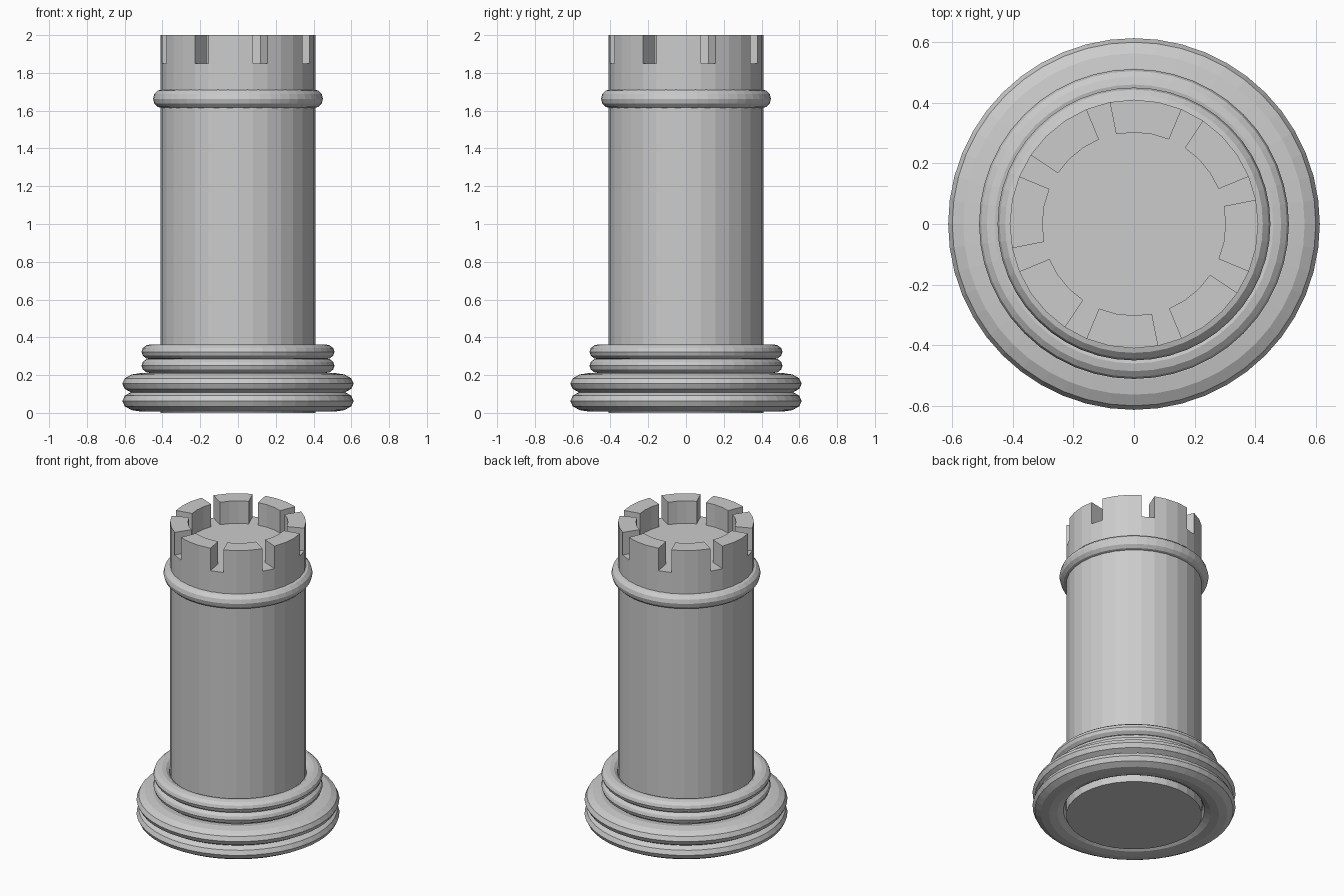
import bpy, bmesh, math

if "Cube" in bpy.data.objects:
    bpy.data.objects.remove(bpy.data.objects["Cube"])

SEG = 32
R_OUT, R_IN = 0.41, 0.302
Z_FLOOR, Z_TOP = 1.85, 2.0

grey = bpy.data.materials.new("stone grey")
grey.diffuse_color = (0.6, 0.6, 0.6, 1)
grey.use_nodes = True
grey.node_tree.nodes["Principled BSDF"].inputs["Base Color"].default_value = grey.diffuse_color


def pt(i, r, z):
    a = 2 * math.pi * i / SEG
    return (r * math.cos(a), r * math.sin(a), z)


# Tower: faceted column with a battlement of eight blocks and eight notches
bm = bmesh.new()


def face(*pts):
    bm.faces.new([bm.verts.new(p) for p in pts])


face(*[pt(i, R_OUT, 0) for i in range(SEG)])
face(*[pt(i, R_IN, Z_FLOOR) for i in range(SEG)])
for i in range(SEG):
    j = i + 1
    face(pt(i, R_OUT, 0), pt(j, R_OUT, 0), pt(j, R_OUT, Z_FLOOR), pt(i, R_OUT, Z_FLOOR))
    notch = i % 4 == 1
    z = Z_FLOOR if notch else Z_TOP
    face(pt(i, R_IN, z), pt(i, R_OUT, z), pt(j, R_OUT, z), pt(j, R_IN, z))
    if notch:
        # side walls of the notch
        for k in (i, j):
            face(pt(k, R_IN, Z_FLOOR), pt(k, R_OUT, Z_FLOOR),
                 pt(k, R_OUT, Z_TOP), pt(k, R_IN, Z_TOP))
    else:
        # outer and inner walls of the block
        for r in (R_OUT, R_IN):
            face(pt(i, r, Z_FLOOR), pt(j, r, Z_FLOOR), pt(j, r, Z_TOP), pt(i, r, Z_TOP))
bmesh.ops.remove_doubles(bm, verts=bm.verts, dist=1e-5)
bmesh.ops.recalc_face_normals(bm, faces=bm.faces)
mesh = bpy.data.meshes.new("tower")
bm.to_mesh(mesh)
bm.free()
tower = bpy.data.objects.new("tower", mesh)
bpy.context.collection.objects.link(tower)
mesh.materials.append(grey)


# Moulding rings: name, centre height, major radius, minor radius, half height
rings = [
    ("base_ring_lower", 0.063, 0.513, 0.1, 0.056),
    ("base_ring_upper", 0.155, 0.513, 0.1, 0.056),
    ("step_ring_lower", 0.25, 0.46, 0.051, 0.04),
    ("step_ring_upper", 0.323, 0.46, 0.051, 0.04),
    ("collar_ring", 1.663, 0.40, 0.05, 0.05),
]
for name, z, major, minor, half in rings:
    bpy.ops.mesh.primitive_torus_add(major_segments=48, minor_segments=12,
                                     major_radius=major, minor_radius=minor,
                                     location=(0, 0, z))
    ring = bpy.context.object
    ring.name = name
    ring.scale.z = half / minor
    ring.data.materials.append(grey)
